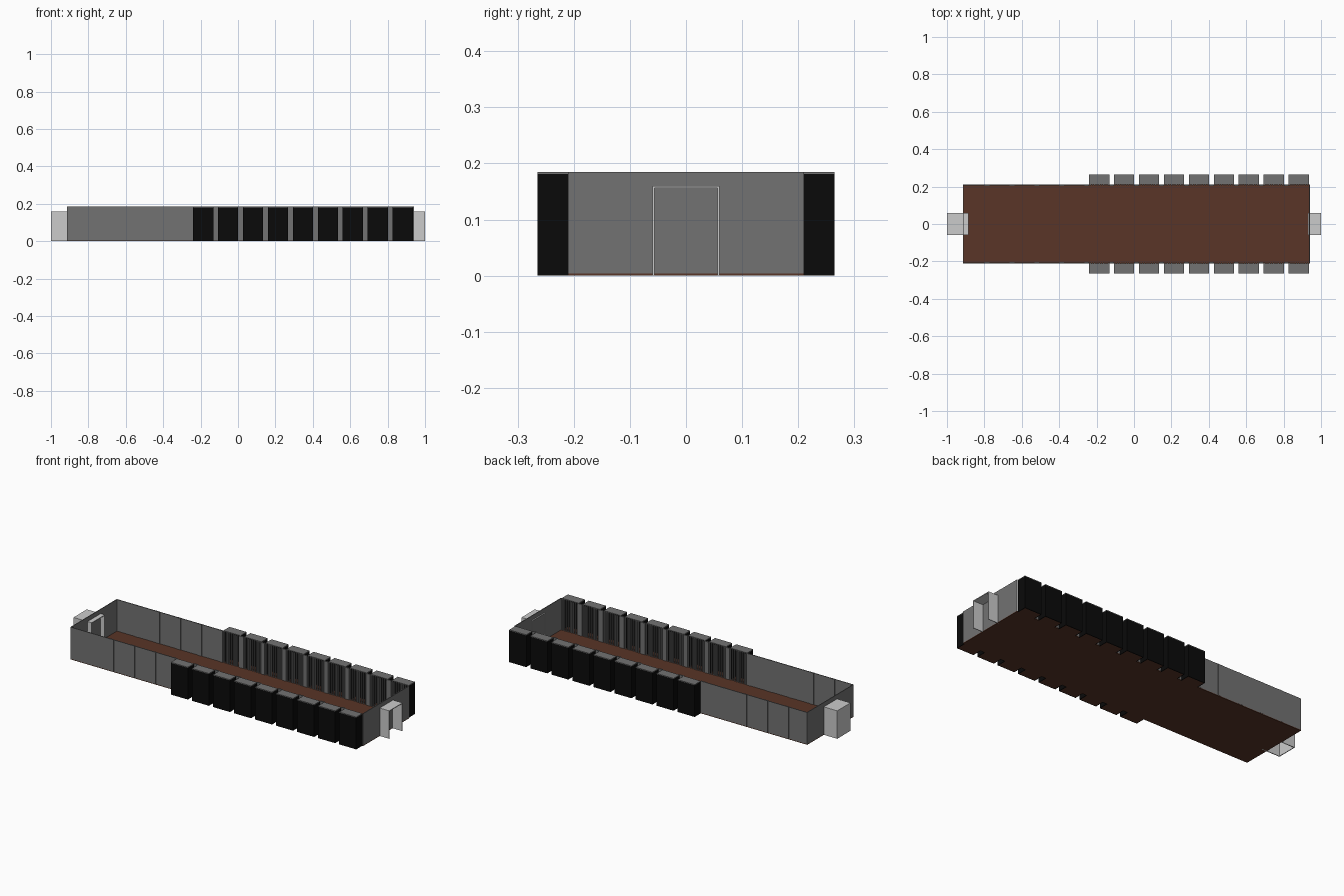
import bpy, bmesh
from mathutils import Matrix, Vector

if "Cube" in bpy.data.objects:
    bpy.data.objects.remove(bpy.data.objects["Cube"])

H = 0.185            # wall height
X0, X1 = -0.915, 0.94
W = 0.21             # hall half width
T = 0.004            # sheet thickness
PITCH, CELL_W, CELL_Y = 0.1333, 0.108, 0.265
CELLS = [-0.186 + PITCH * i for i in range(9)]


def material(name, rgb):
    m = bpy.data.materials.new(name)
    m.diffuse_color = (*rgb, 1)
    m.use_nodes = True
    m.node_tree.nodes["Principled BSDF"].inputs["Base Color"].default_value = m.diffuse_color
    return m


BROWN = material("brown_floor", (0.10, 0.035, 0.02))
BLACK = material("black_shell", (0.003, 0.003, 0.003))
WALL = material("wall_grey", (0.17, 0.17, 0.17))


def boxes(name, spans, mat=None):
    """One object from boxes given as (x0, x1, y0, y1, z0, z1)."""
    bm = bmesh.new()
    for x0, x1, y0, y1, z0, z1 in spans:
        c = Vector(((x0 + x1) / 2, (y0 + y1) / 2, (z0 + z1) / 2))
        s = Matrix.Diagonal((x1 - x0, abs(y1 - y0), z1 - z0, 1))
        bmesh.ops.create_cube(bm, size=1, matrix=Matrix.Translation(c) @ s)
    me = bpy.data.meshes.new(name)
    bm.to_mesh(me)
    bm.free()
    ob = bpy.data.objects.new(name, me)
    bpy.context.collection.objects.link(ob)
    if mat:
        me.materials.append(mat)
    return ob


def both_sides(ob):
    m = ob.modifiers.new("mirror", 'MIRROR')
    m.use_axis = (False, True, False)
    m.use_clip = False


# hall floor and end walls
boxes("hall_floor", [(X0, X1, -W, W, 0, T)], BROWN)
boxes("end_walls", [(X0, X0 + T, -W, W, T, H), (X1 - T, X1, -W, W, T, H)], WALL)

# plain wall panels on the part of the hall without cells
h = CELL_W / 2
panels = [(max(X0, c - h), c + h, W - T, W, T, H)
          for c in (CELLS[0] - PITCH * i for i in range(1, 6))]
panels[-1] = (X0, panels[-1][1], W - T, W, T, H)
both_sides(boxes("wall_panels", panels, WALL))

# slim pillars between panels and between cells
edges = [CELLS[0] - PITCH * (i - 0.5) for i in range(-7, 6)]
g = (PITCH - CELL_W) / 2
both_sides(boxes("pillars", [(e - g, e + g, W - 0.006, W + 0.001, T, H) for e in edges], WALL))

# cells: black shell, grey roof, brown floor, barred front
shell, roof, floor, bars = [], [], [], []
for c in CELLS:
    a, b = c - h, c + h
    shell += [(a, b, CELL_Y - T, CELL_Y, 0, H - T),
              (a, a + T, W, CELL_Y - T, 0, H - T),
              (b - T, b, W, CELL_Y - T, 0, H - T)]
    roof.append((a, b, W, CELL_Y, H - T, H))
    floor.append((a + T, b - T, W, CELL_Y - T, 0, T))
    for i in range(9):
        x = a + (i + 0.5) * CELL_W / 9
        bars.append((x - 0.003, x + 0.003, W - 0.004, W + 0.002, T, H - T))
both_sides(boxes("cell_shells", shell, BLACK))
both_sides(boxes("cell_roofs", roof, WALL))
both_sides(boxes("cell_floors", floor, BROWN))
both_sides(boxes("cell_bars", bars, WALL))


# doorways: thin hoods without a floor
def hood(x0, x1):
    d, top = 0.06, 0.16
    return [(x0, x1, -d, -d + T, 0, top), (x0, x1, d - T, d, 0, top),
            (x0, x1, -d + T, d - T, top - T, top)]


boxes("left_doorway", hood(-1, -0.885) + [(-1, -1 + T, -0.056, 0.056, 0, 0.156)])
boxes("right_doorway", hood(0.93, 1.0))
